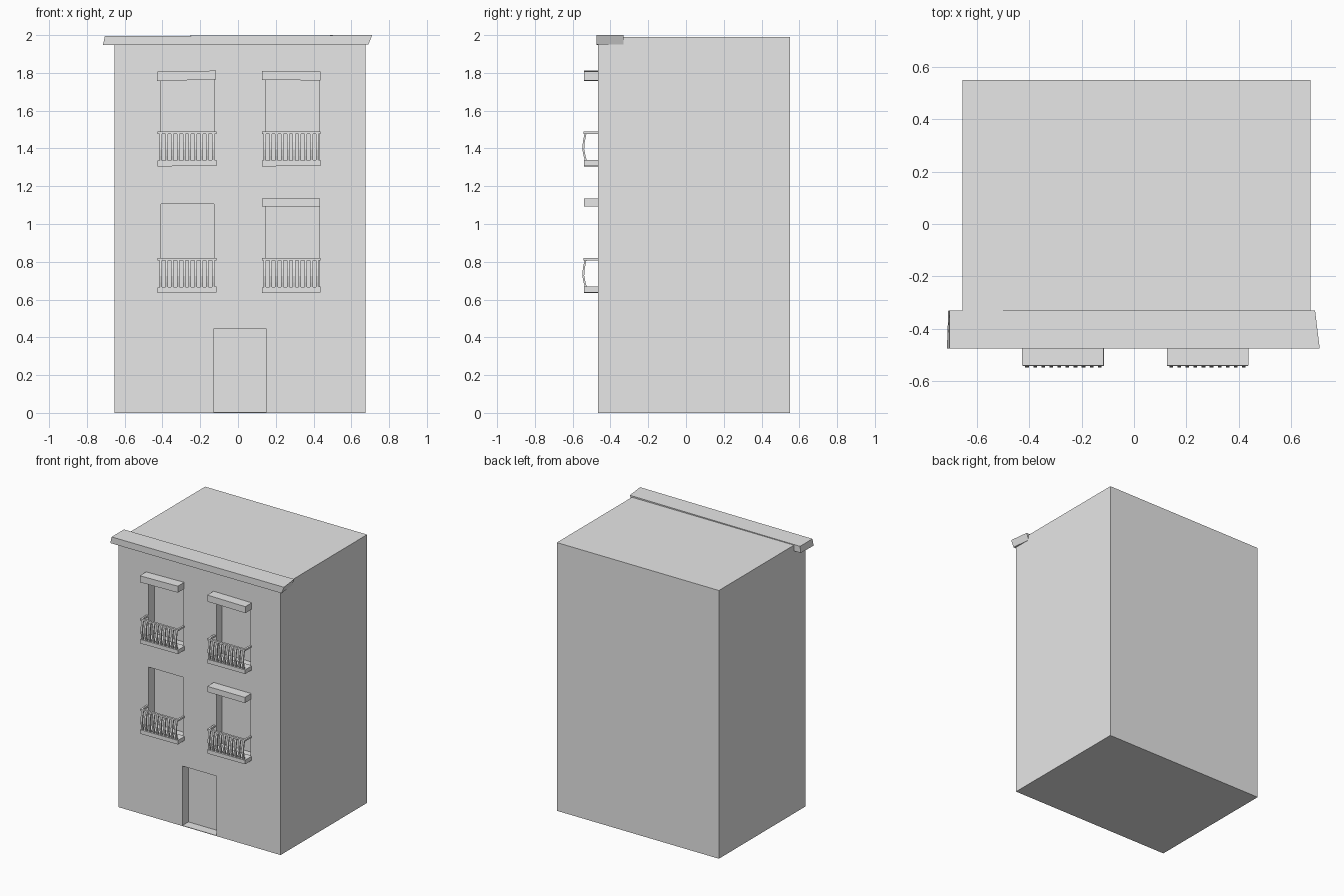
import bpy
import bmesh

if "Cube" in bpy.data.objects:
    bpy.data.objects.remove(bpy.data.objects["Cube"], do_unlink=True)

# One plain plaster colour
plaster = bpy.data.materials.new("plaster_grey")
plaster.use_nodes = True
GREY = (0.8, 0.8, 0.8, 1)
plaster.diffuse_color = GREY
plaster.node_tree.nodes["Principled BSDF"].inputs["Base Color"].default_value = GREY

WALL = -0.465   # plane of the front wall


def add_prism(bm, near, far):
    """Solid between two matching outlines."""
    a = [bm.verts.new(p) for p in near]
    b = [bm.verts.new(p) for p in far]
    n = len(a)
    bm.faces.new(a)
    bm.faces.new(b[::-1])
    for i in range(n):
        j = (i + 1) % n
        bm.faces.new((a[j], a[i], b[i], b[j]))


def add_box(bm, x, y, z):
    ring = [(x[0], z[0]), (x[1], z[0]), (x[1], z[1]), (x[0], z[1])]
    add_prism(bm, [(u, y[0], w) for u, w in ring], [(u, y[1], w) for u, w in ring])


def finish(name, bm):
    bmesh.ops.recalc_face_normals(bm, faces=bm.faces[:])
    mesh = bpy.data.meshes.new(name)
    bm.to_mesh(mesh)
    bm.free()
    mesh.materials.append(plaster)
    ob = bpy.data.objects.new(name, mesh)
    bpy.context.collection.objects.link(ob)
    return ob


def block(name, x, y, z, tilt=0):
    """Box whose right end may sit a little higher than its left end."""
    bm = bmesh.new()
    add_box(bm, x, y, z)
    for v in bm.verts:
        if v.co.x > sum(x) / 2:
            v.co.z += tilt
    return finish(name, bm)


# Building body with door and window recesses
bm = bmesh.new()
add_box(bm, (-0.655, 0.675), (WALL, 0.55), (0, 1.99))
body = finish("building_body", bm)

LEFT, RIGHT = (-0.407, -0.127), (0.148, 0.428)
bm = bmesh.new()
for x in (LEFT, RIGHT):
    for z in ((0.662, 1.105), (1.332, 1.775)):
        add_box(bm, x, (WALL - 0.1, WALL + 0.065), z)
add_box(bm, (-0.13, 0.15), (WALL - 0.1, WALL + 0.07), (0.004, 0.445))
cutter = finish("recess_cutter", bm)
cutter.hide_render = True

cut = body.modifiers.new("recesses", 'BOOLEAN')
cut.operation = 'DIFFERENCE'
cut.solver = 'EXACT'
cut.object = cutter
bpy.context.view_layer.objects.active = body
bpy.ops.object.modifier_apply(modifier=cut.name)
bpy.data.objects.remove(cutter, do_unlink=True)

# Roof cornice, with slightly splayed ends
bm = bmesh.new()
add_prism(bm,
          [(-0.715, -0.475, 1.947), (0.69, -0.475, 1.95), (0.71, -0.475, 2.0), (-0.705, -0.475, 1.995)],
          [(-0.71, -0.33, 1.947), (0.675, -0.33, 1.95), (0.692, -0.33, 2.0), (-0.705, -0.33, 1.995)])
finish("roof_cornice", bm)

# Window hoods (the lower right-hand window has none)
HOOD_Y = (-0.54, WALL + 0.01)
block("upper_right_hood", (-0.428, -0.116), HOOD_Y, (1.758, 1.806), 0.006)
block("upper_left_hood", (0.126, 0.438), HOOD_Y, (1.763, 1.811), -0.003)
block("lower_left_hood", (0.126, 0.434), HOOD_Y, (1.092, 1.134))


def balcony(name, x0, x1, z):
    # Floor slab
    block(name + "_slab", (x0, x1), (-0.54, WALL + 0.01), (z, z + 0.03), 0.003)

    # Handrail along the front and back to the wall on both sides
    bm = bmesh.new()
    top = (z + 0.172, z + 0.184)
    add_box(bm, (x0, x1), (-0.542, -0.526), top)
    add_box(bm, (x0, x0 + 0.014), (-0.526, WALL + 0.01), top)
    add_box(bm, (x1 - 0.014, x1), (-0.526, WALL + 0.01), top)
    finish(name + "_handrail", bm)

    # Bowed balusters
    bow = [(-0.529, 0.028), (-0.537, 0.055), (-0.544, 0.09), (-0.541, 0.13), (-0.532, 0.174)]
    outline = [(y - 0.005, h) for y, h in bow] + [(y + 0.005, h) for y, h in reversed(bow)]
    bm = bmesh.new()
    count = 10
    for i in range(count):
        x = x0 + 0.016 + (x1 - x0 - 0.032) * i / (count - 1)
        add_prism(bm, [(x - 0.007, y, z + h) for y, h in outline],
                  [(x + 0.007, y, z + h) for y, h in outline])
    finish(name + "_balusters", bm)


# Four balconies
for floor, z in (("lower", 0.635), ("upper", 1.305)):
    balcony(floor + "_right_balcony", -0.425, -0.115, z)
    balcony(floor + "_left_balcony", 0.126, 0.436, z)
